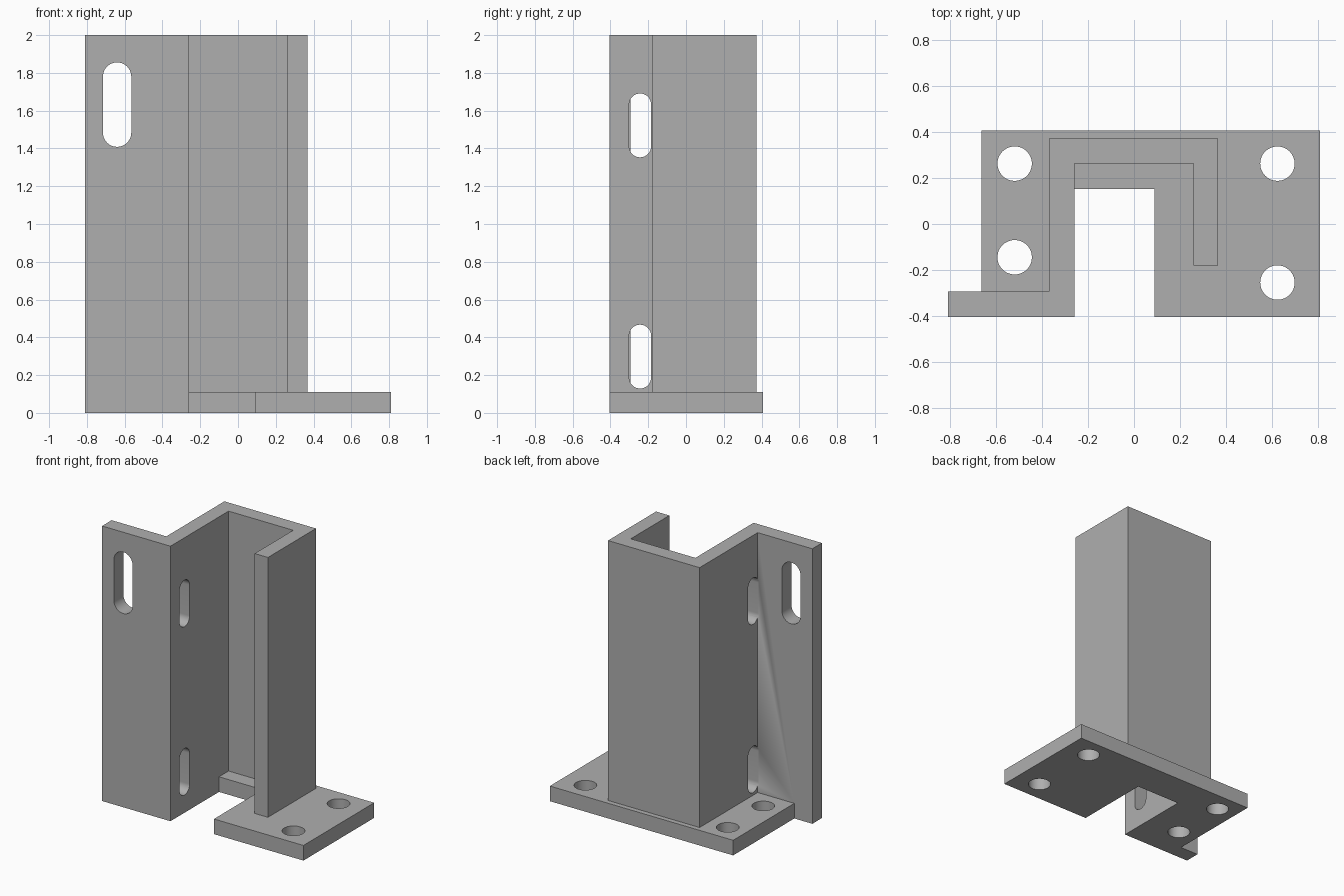
import bpy, bmesh, math
from mathutils import Matrix, Vector

cube = bpy.data.objects.get("Cube")
if cube:
    bpy.data.objects.remove(cube, do_unlink=True)

# Plain grey metal
metal = bpy.data.materials.new("grey metal")
metal.use_nodes = True
GREY = (0.43, 0.43, 0.43, 1)
metal.diffuse_color = GREY
metal.node_tree.nodes["Principled BSDF"].inputs["Base Color"].default_value = GREY


def prism(name, outline, low, high, turn=Matrix()):
    """Extrude a flat outline from low to high, then turn it into place."""
    bm = bmesh.new()
    face = bm.faces.new([bm.verts.new((x, y, low)) for x, y in outline])
    rim = bmesh.ops.extrude_face_region(bm, geom=[face])["geom"]
    top = [v for v in rim if isinstance(v, bmesh.types.BMVert)]
    bmesh.ops.translate(bm, verts=top, vec=(0, 0, high - low))
    bmesh.ops.transform(bm, matrix=turn, verts=bm.verts)
    bmesh.ops.recalc_face_normals(bm, faces=bm.faces)
    mesh = bpy.data.meshes.new(name)
    bm.to_mesh(mesh)
    bm.free()
    mesh.materials.append(metal)
    obj = bpy.data.objects.new(name, mesh)
    bpy.context.collection.objects.link(obj)
    return obj


def slot(cx, cy, radius, straight=0.0, steps=24):
    """Round-ended outline, long in its second axis; a circle if straight is 0."""
    points = []
    for end in (0, 1):
        shift = straight / 2 * (1 - 2 * end)
        for i in range(steps + (1 if straight else 0)):
            a = math.pi * (end + i / steps)
            points.append((cx + radius * math.cos(a), cy + shift + radius * math.sin(a)))
    return points


def combine(target, other, operation):
    other.hide_render = True
    mod = target.modifiers.new(operation.lower(), "BOOLEAN")
    mod.operation, mod.solver, mod.object = operation, "EXACT", other
    bpy.context.view_layer.objects.active = target
    bpy.ops.object.modifier_apply(modifier=mod.name)
    bpy.data.objects.remove(other, do_unlink=True)


# Upright folded channel with a side flange
bracket = prism("mounting_bracket", [
    (-0.81, -0.405), (-0.26, -0.405), (-0.26, 0.263), (0.26, 0.263),
    (0.26, -0.18), (0.367, -0.18), (0.367, 0.372), (-0.37, 0.372),
    (-0.37, -0.295), (-0.81, -0.295)], 0, 2)

# Notched base plate
base = prism("base_plate", [
    (-0.665, -0.35), (-0.665, 0.408), (0.81, 0.408), (0.81, -0.405),
    (0.09, -0.405), (0.09, 0.153), (-0.26, 0.153), (-0.26, -0.35)], 0, 0.11)
combine(bracket, base, "UNION")

# Bolt holes in the base
for x, y in ((-0.52, 0.263), (-0.52, -0.145), (0.625, 0.263), (0.625, -0.255)):
    combine(bracket, prism("bolt_hole", slot(x, y, 0.075), -0.1, 0.2), "DIFFERENCE")

# Tall slot through the flange
along_y = Matrix(((1, 0, 0), (0, 0, 1), (0, 1, 0))).to_4x4()
combine(bracket, prism("flange_slot", slot(-0.64, 1.632, 0.075, 0.297),
                       -0.5, -0.2, along_y), "DIFFERENCE")

# Two slots through the channel wall
along_x = Matrix(((0, 0, 1), (1, 0, 0), (0, 1, 0))).to_4x4()
for z in (0.298, 1.522):
    combine(bracket, prism("wall_slot", slot(-0.243, z, 0.058, 0.222),
                           -0.375, -0.2, along_x), "DIFFERENCE")

bpy.ops.object.select_all(action="DESELECT")
bracket.select_set(True)
bpy.context.view_layer.objects.active = bracket
bpy.ops.object.shade_smooth_by_angle(angle=math.radians(30))
